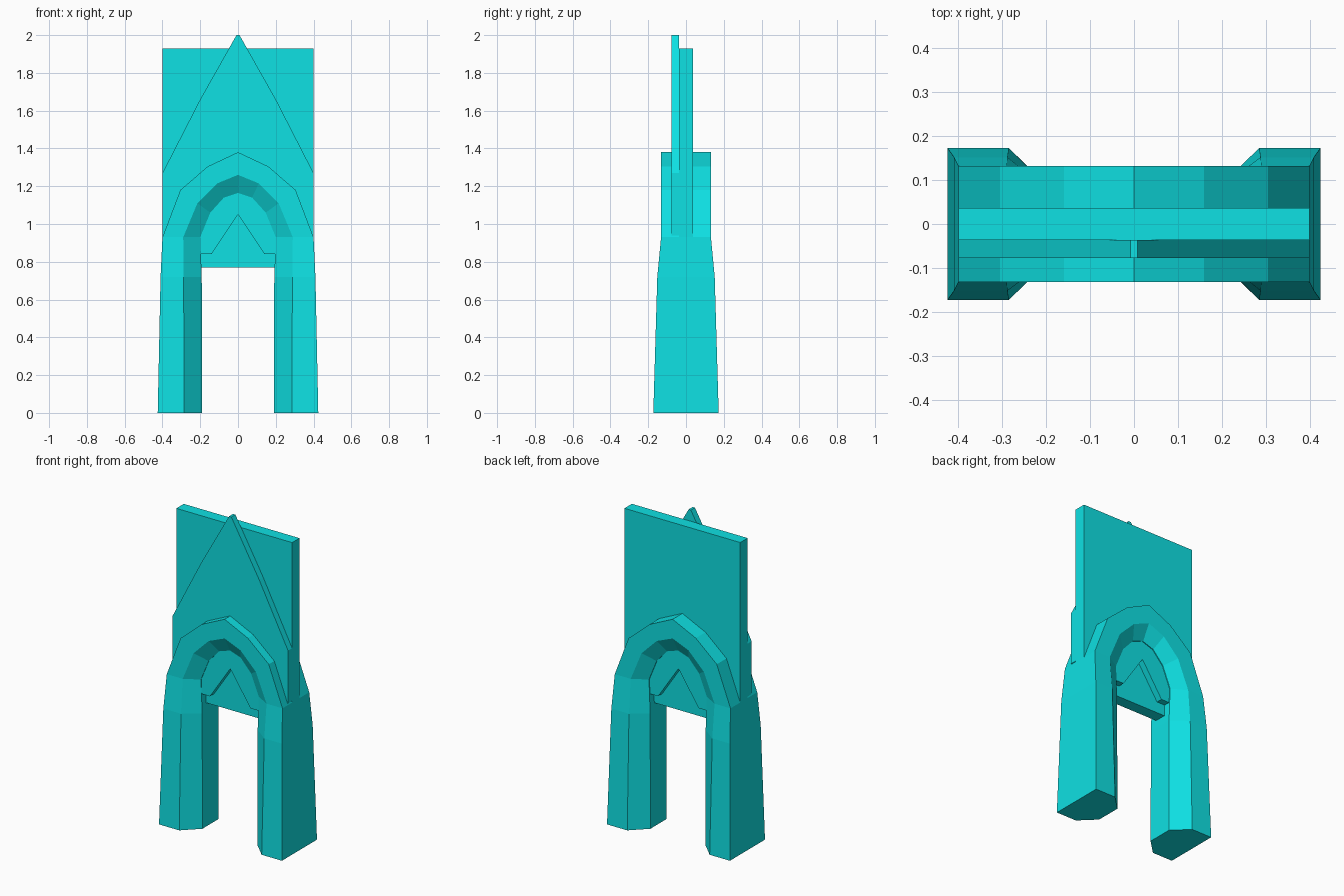
import bpy
import bmesh

cube = bpy.data.objects.get("Cube")
if cube:
    bpy.data.objects.remove(cube, do_unlink=True)

cyan = bpy.data.materials.new("cyan")
cyan.use_nodes = True
cyan.diffuse_color = (0.0045, 0.75, 0.77, 1)
cyan.node_tree.nodes["Principled BSDF"].inputs["Base Color"].default_value = cyan.diffuse_color


def finish(name, bm):
    """Turn a bmesh into a named, flat shaded, coloured object."""
    bmesh.ops.recalc_face_normals(bm, faces=bm.faces)
    mesh = bpy.data.meshes.new(name)
    bm.to_mesh(mesh)
    bm.free()
    mesh.materials.append(cyan)
    obj = bpy.data.objects.new(name, mesh)
    bpy.context.collection.objects.link(obj)
    return obj


def panel(name, half_outline, y0, y1):
    """Extrude an outline, mirrored in x, from y0 to y1."""
    outline = half_outline + [(-x, z) for x, z in reversed(half_outline) if x > 0]
    bm = bmesh.new()
    face = bm.faces.new([bm.verts.new((x, y0, z)) for x, z in outline])
    result = bmesh.ops.extrude_face_region(bm, geom=[face])
    moved = [v for v in result["geom"] if isinstance(v, bmesh.types.BMVert)]
    bmesh.ops.translate(bm, verts=moved, vec=(0, y1 - y0, 0))
    return finish(name, bm)


# Arch: chamfered six-sided section swept from one foot over the crown
# Each station: outer edge, chamfer edge, inner edge, half depth
half = [
    ((0.425, 0), (0.285, 0), (0.19, 0), 0.173),
    ((0.41, 0.72), (0.288, 0.72), (0.192, 0.72), 0.152),
    ((0.40, 0.93), (0.29, 0.93), (0.20, 0.93), 0.132),
    ((0.305, 1.18), (0.215, 1.11), (0.147, 1.06), 0.132),
    ((0.16, 1.305), (0.11, 1.215), (0.075, 1.14), 0.132),
    ((0, 1.38), (0, 1.26), (0, 1.165), 0.132),
]
INNER_DEPTH = 0.08
stations = [(1, s) for s in half] + [(-1, s) for s in reversed(half[:-1])]

bm = bmesh.new()
rings = []
for side, (outer, mid, inner, depth) in stations:
    section = [(outer, -depth), (mid, -depth), (inner, -INNER_DEPTH),
               (inner, INNER_DEPTH), (mid, depth), (outer, depth)]
    rings.append([bm.verts.new((side * x, y, z)) for (x, z), y in section])
for a, b in zip(rings, rings[1:]):
    for i in range(len(a)):
        j = (i + 1) % len(a)
        bm.faces.new((a[i], a[j], b[j], b[i]))
bm.faces.new(rings[0])
bm.faces.new(rings[-1])
finish("arch", bm)

# Tall rectangular panel standing in the arch
panel("back_board", [(0.40, 1.93), (0.40, 0.93), (0.37, 0.77)], -0.037, 0.036)

# Pointed gable on the front with a notch below
notch = [(0.25, 0.84), (0.14, 0.84), (0, 1.05)]
panel("front_gable", [(0.008, 2.0), (0.20, 1.66), (0.40, 1.27), (0.40, 0.94)] + notch,
      -0.077, -0.037)

# Matching notched infill behind the board, tucked under the arch
panel("rear_infill", [(0.10, 1.25), (0.21, 1.12), (0.25, 0.95)] + notch, 0.036, 0.075)
